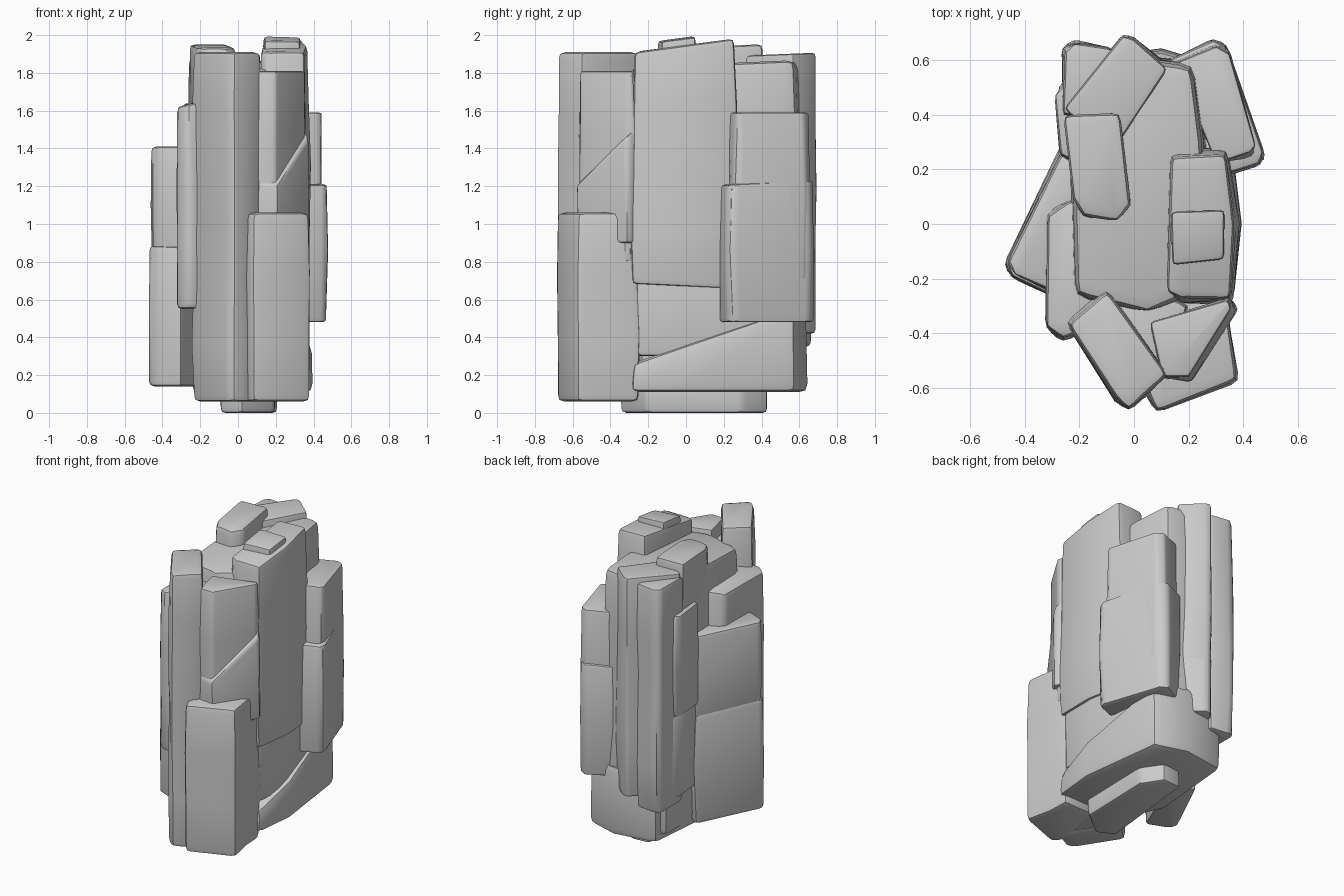
import bpy, bmesh, math, random
from mathutils import Vector

if "Cube" in bpy.data.objects:
    bpy.data.objects.remove(bpy.data.objects["Cube"])

random.seed(4)


def slab(name, pts, z0, z1, slope=(0, 0), base_slope=(0, 0), grow=0.0, bevel=0.03, jitter=0.008):
    """Weathered stone slab: plan outline raised from z0 to z1 (heights at its centre)."""
    c = sum((Vector(p) for p in pts), Vector((0, 0))) / len(pts)
    rings = max(2, int((z1 - z0) / 0.3) + 1)
    bm = bmesh.new()
    loops = []
    for i in range(rings):
        t = i / (rings - 1)
        s = 1 + grow * (1 - t)
        ring = []
        for p in pts:
            d = Vector(p) - c
            lo = z0 + base_slope[0] * d.x + base_slope[1] * d.y
            hi = z1 + slope[0] * d.x + slope[1] * d.y
            end = i in (0, rings - 1)
            k = s + random.uniform(-1, 1) * jitter / max(d.length, 0.1)
            if end:
                k -= 0.03
            ring.append(bm.verts.new((c.x + d.x * k, c.y + d.y * k,
                                      lo + (hi - lo) * t + (0 if end else random.uniform(-.03, .03)))))
        loops.append(ring)
    n = len(pts)
    for a, b in zip(loops, loops[1:]):
        for j in range(n):
            bm.faces.new((a[j], a[(j + 1) % n], b[(j + 1) % n], b[j]))
    bm.faces.new(loops[0][::-1])
    bm.faces.new(loops[-1])
    bmesh.ops.recalc_face_normals(bm, faces=bm.faces)
    sharp = [e for e in bm.edges if e.calc_face_angle(0) > math.radians(28)]
    bmesh.ops.bevel(bm, geom=sharp, offset=bevel, segments=2, profile=0.6,
                    affect='EDGES', clamp_overlap=True)
    me = bpy.data.meshes.new(name)
    bm.to_mesh(me)
    bm.free()
    ob = bpy.data.objects.new(name, me)
    bpy.context.collection.objects.link(ob)
    bpy.ops.object.select_all(action='DESELECT')
    ob.select_set(True)
    bpy.context.view_layer.objects.active = ob
    bpy.ops.object.shade_smooth_by_angle(angle=math.radians(40))
    return ob


# Core and foot
slab("core", [(-.22, -.27), (.05, -.33), (.27, -.25), (.26, .3), (.22, .59), (-.05, .62), (-.24, .55)],
     .15, 1.84, slope=(.05, .05), bevel=.05)
slab("foot", [(-.10, -.30), (.02, -.36), (.20, -.22), (.21, .30), (.12, .45), (-.02, .43)],
     0, .16, bevel=.025)

# Broad base with a slanting ledge
slab("base_lower", [(.37, -.30), (.40, .0), (.33, .59), (.10, .65), (-.20, .61), (-.25, .0), (-.12, -.32)],
     .11, .42, slope=(0, .33), bevel=.045)
slab("base_upper", [(.35, -.28), (.37, .0), (.31, .57), (.0, .62), (-.2, .59), (-.24, .0), (-.1, -.3)],
     .3, .82)

# Front slabs
slab("front_left_slab", [(-.25, -.36), (-.10, -.23), (.12, -.55), (.06, -.62), (-.02, -.68), (-.07, -.64)],
     .06, 1.91, bevel=.03)
slab("front_inner_slab", [(-.2, -.42), (.0, -.2), (.2, -.3), (.13, -.52), (.03, -.64)], .07, 1.72)
slab("front_right_upper_slab", [(.06, -.36), (.35, -.27), (.355, -.31), (.20, -.56), (.10, -.56)],
     .8, 1.81, bevel=.025)
slab("front_right_ledge", [(.06, -.36), (.36, -.26), (.385, -.31), (.21, -.58), (.10, -.57)],
     .9, 1.36, slope=(0, .95), bevel=.02)
slab("front_right_lower_slab", [(.04, -.60), (.08, -.69), (.385, -.575), (.35, -.40), (.34, -.25), (.12, -.25)],
     .06, 1.06, grow=.02, bevel=.035)

# Right side slabs
slab("right_tall_slab", [(.12, -.25), (.17, -.28), (.355, -.28), (.375, .0), (.34, .27), (.13, .26)],
     .67, 1.94, slope=(0, .13), base_slope=(0, -.05), grow=.06, bevel=.035)
slab("right_crown", [(.13, .05), (.33, .05), (.33, -.13), (.14, -.15)], 1.7, 1.98, slope=(-.03, .13), bevel=.02)
slab("right_back_upper_slab", [(.15, .59), (.30, .66), (.35, .63), (.45, .28), (.43, .25), (.30, .22)],
     .7, 1.59, bevel=.03)
slab("right_back_lower_slab", [(.12, .60), (.29, .68), (.34, .66), (.475, .26), (.46, .22), (.33, .17)],
     .48, 1.22, slope=(0, .05), bevel=.03)

# Back slabs
slab("back_slab", [(-.04, .69), (.0, .68), (.135, .57), (-.08, .26), (-.26, .42)], .42, 1.90,
     slope=(0, .04), bevel=.025)
slab("back_left_slab", [(-.26, .64), (-.22, .67), (-.08, .64), (-.08, .40), (-.26, .40)], .35, 1.87, bevel=.03)
slab("back_left_strip", [(-.29, .47), (-.26, .52), (-.15, .50), (-.15, .2), (-.27, .25)], .95, 1.64, bevel=.025)
slab("back_left_low_strip", [(-.28, .46), (-.25, .54), (-.14, .52), (-.14, .2), (-.26, .24)], .4, .96, bevel=.025)
slab("top_block", [(-.26, .40), (-.05, .41), (-.01, .07), (-.06, .01), (-.19, .02), (-.23, .09)],
     1.6, 1.94, slope=(0, .05), bevel=.03)

# Left side slabs
slab("left_slab", [(-.32, .04), (-.22, .10), (-.12, -.1), (-.15, -.38), (-.26, -.43), (-.325, -.38)],
     .55, 1.64, slope=(.2, 0), bevel=.03)
slab("left_outer_upper_slab", [(-.465, -.14), (-.44, -.19), (-.30, -.25), (-.12, .2), (-.26, .28)],
     .8, 1.41, bevel=.03)
slab("left_outer_lower_slab", [(-.48, -.15), (-.45, -.20), (-.30, -.27), (-.1, .2), (-.265, .29)],
     .14, .88, slope=(-.05, 0), bevel=.03)
